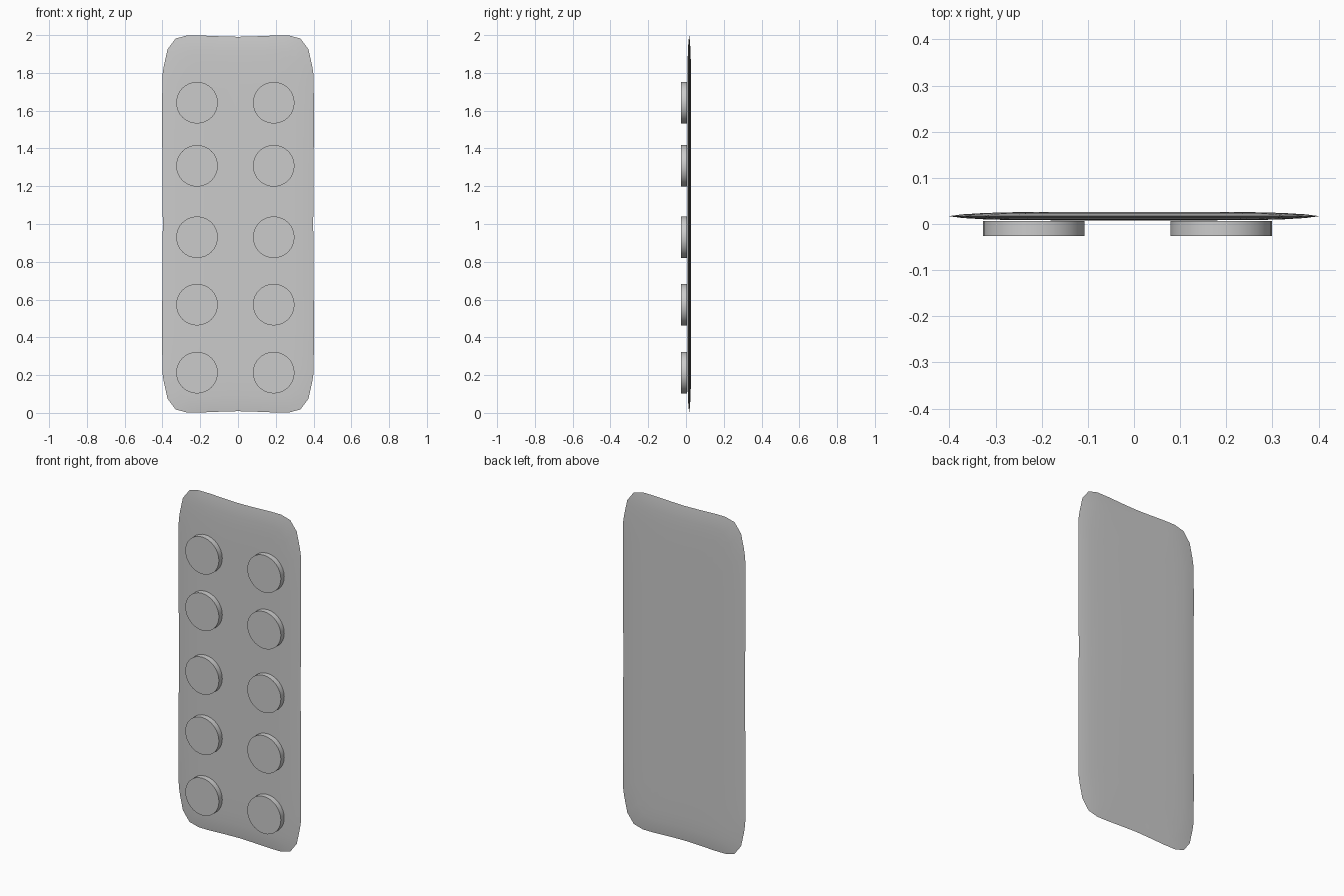
import bpy, bmesh, math
from mathutils import Matrix

if "Cube" in bpy.data.objects:
    bpy.data.objects.remove(bpy.data.objects["Cube"])

grey = bpy.data.materials.new("plain_grey")
grey.use_nodes = True
colour = (0.6, 0.6, 0.6, 1)
grey.diffuse_color = colour
grey.node_tree.nodes["Principled BSDF"].inputs["Base Color"].default_value = colour


def finish(bm, name):
    bmesh.ops.recalc_face_normals(bm, faces=bm.faces)
    mesh = bpy.data.meshes.new(name)
    bm.to_mesh(mesh)
    bm.free()
    mesh.materials.append(grey)
    obj = bpy.data.objects.new(name, mesh)
    bpy.context.collection.objects.link(obj)
    bpy.ops.object.select_all(action='DESELECT')
    obj.select_set(True)
    bpy.context.view_layer.objects.active = obj
    bpy.ops.object.shade_smooth_by_angle(angle=math.radians(40))
    return obj


# Quarter outline of the slab around its middle, from side to top
quarter = [(0.398, 0), (0.4, 0.2), (0.402, 0.6), (0.4, 0.79), (0.392, 0.84),
           (0.373, 0.925), (0.33, 0.982), (0.27, 0.998), (0.2, 0.998),
           (0.08, 0.993), (0, 0.991)]
half = quarter + [(-x, z) for x, z in quarter[-2::-1]]
outline = half + [(x, -z) for x, z in half[-2:0:-1]]

# Thin pillow: rings of (inset, y), from the front face over the rim to the back
RIM = 0.017
front = [(0.25, -0.009), (0.14, -0.0085), (0.08, -0.007), (0.03, -0.004)]
rings = front + [(0, 0)] + [(d, -y) for d, y in reversed(front)]
bm = bmesh.new()
loops = [[bm.verts.new((x * (1 - d / 0.402), RIM + y, 1 + z * (1 - d)))
          for x, z in outline] for d, y in rings]
n = len(outline)
for a, b in zip(loops, loops[1:]):
    for i in range(n):
        j = (i + 1) % n
        bm.faces.new((a[i], a[j], b[j], b[i]))
bm.faces.new(loops[0])
bm.faces.new(loops[-1])
finish(bm, "slab")

# Two columns of round studs on the front
for side, x in (("right", -0.217), ("left", 0.189)):
    for row, z in enumerate((0.213, 0.573, 0.93, 1.308, 1.642), 1):
        bm = bmesh.new()
        place = Matrix.Translation((x, -0.01, z)) @ Matrix.Rotation(math.pi / 2, 4, 'X')
        bmesh.ops.create_cone(bm, cap_ends=True, segments=32, radius1=0.11,
                              radius2=0.11, depth=0.032, matrix=place)
        finish(bm, f"{side}_stud_{row}")
